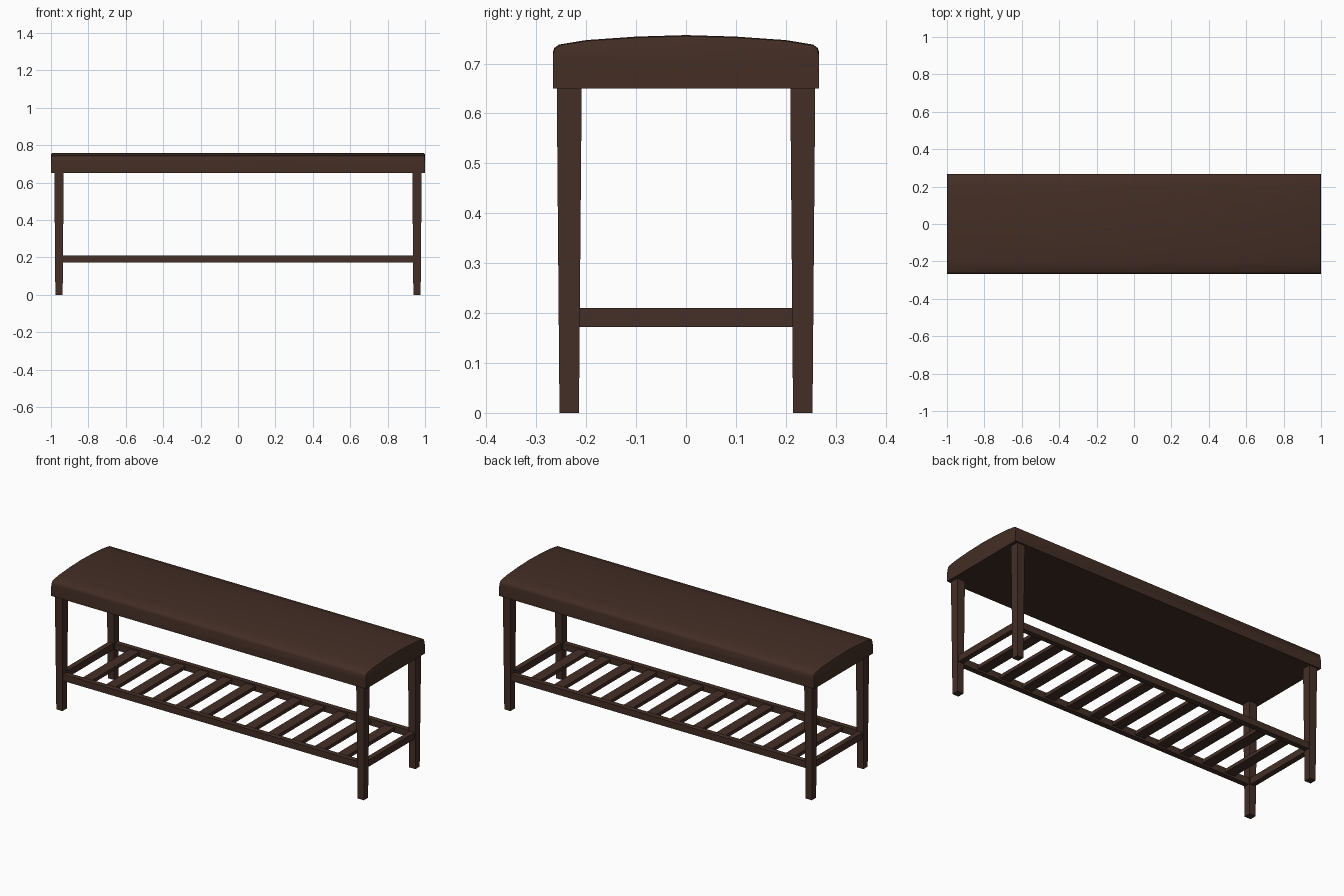
import bpy, bmesh
from mathutils import Vector

if "Cube" in bpy.data.objects:
    bpy.data.objects.remove(bpy.data.objects["Cube"])


def material(name, rgb):
    m = bpy.data.materials.new(name)
    m.diffuse_color = (*rgb, 1)
    m.use_nodes = True
    m.node_tree.nodes["Principled BSDF"].inputs["Base Color"].default_value = m.diffuse_color
    return m


LEATHER = material("dark brown leather", (0.056, 0.027, 0.018))
WOOD = material("dark brown wood", (0.058, 0.028, 0.020))


def finish(name, bm, mat):
    bmesh.ops.recalc_face_normals(bm, faces=bm.faces)
    me = bpy.data.meshes.new(name)
    bm.to_mesh(me)
    bm.free()
    me.materials.append(mat)
    ob = bpy.data.objects.new(name, me)
    bpy.context.collection.objects.link(ob)
    return ob


def box(name, lo, hi, mat=WOOD):
    bm = bmesh.new()
    bmesh.ops.create_cube(bm, size=1)
    lo, hi = Vector(lo), Vector(hi)
    for v in bm.verts:
        v.co = (lo + hi) / 2 + v.co * (hi - lo)
    return finish(name, bm, mat)


# Seat: crowned cushion profile run along x, softened at the ends
half = [(0.267, 0.65), (0.267, 0.722), (0.264, 0.731), (0.255, 0.738),
        (0.2, 0.747), (0.1, 0.754)]
profile = half + [(0, 0.757)] + [(-y, z) for y, z in reversed(half)]
bm = bmesh.new()
face = bm.faces.new([bm.verts.new((-1, y, z)) for y, z in profile])
ext = bmesh.ops.extrude_face_region(bm, geom=[face])
bmesh.ops.translate(bm, vec=(2, 0, 0),
                    verts=[g for g in ext["geom"] if isinstance(g, bmesh.types.BMVert)])
if face.is_valid is False or len(bm.faces) < len(profile) + 2:
    bm.faces.new([v for v in bm.verts if v.co.x < 0])
top_end = [e for e in bm.edges
           if abs(e.verts[0].co.x - e.verts[1].co.x) < 1e-5
           and min(v.co.z for v in e.verts) > 0.7]
bmesh.ops.bevel(bm, geom=top_end, offset=0.007, segments=2, profile=0.5, affect='EDGES')
seat = finish("seat", bm, LEATHER)
bpy.context.view_layer.objects.active = seat
seat.select_set(True)
bpy.ops.object.shade_smooth_by_angle(angle=0.6)
seat.select_set(False)

# Legs: square, tapering towards the floor
LX, LY = 0.957, 0.234
for sx, side in ((-1, "left"), (1, "right")):
    for sy, end in ((-1, "front"), (1, "back")):
        leg = box(f"{end}_{side}_leg", (-0.025, -0.025, 0), (0.025, 0.025, 0.652))
        for v in leg.data.vertices:
            if v.co.z < 0.1:
                v.co.x *= 0.78
                v.co.y *= 0.78
        leg.location = (sx * LX, sy * LY, 0)

# Shelf frame: rails between the legs
for s, end in ((-1, "front"), (1, "back")):
    box(f"{end}_rail", (-LX, s * LY - 0.015, 0.172), (LX, s * LY + 0.015, 0.21))
for s, side in ((-1, "left"), (1, "right")):
    box(f"{side}_rail", (s * LX - 0.015, -LY, 0.172), (s * LX + 0.015, LY, 0.21))

# Shelf slats
COUNT = 12
for i in range(COUNT):
    x = -LX + 2 * LX * (i + 1) / (COUNT + 1)
    box(f"shelf_slat_{i + 1}", (x - 0.03, -0.225, 0.182), (x + 0.03, 0.225, 0.202))
